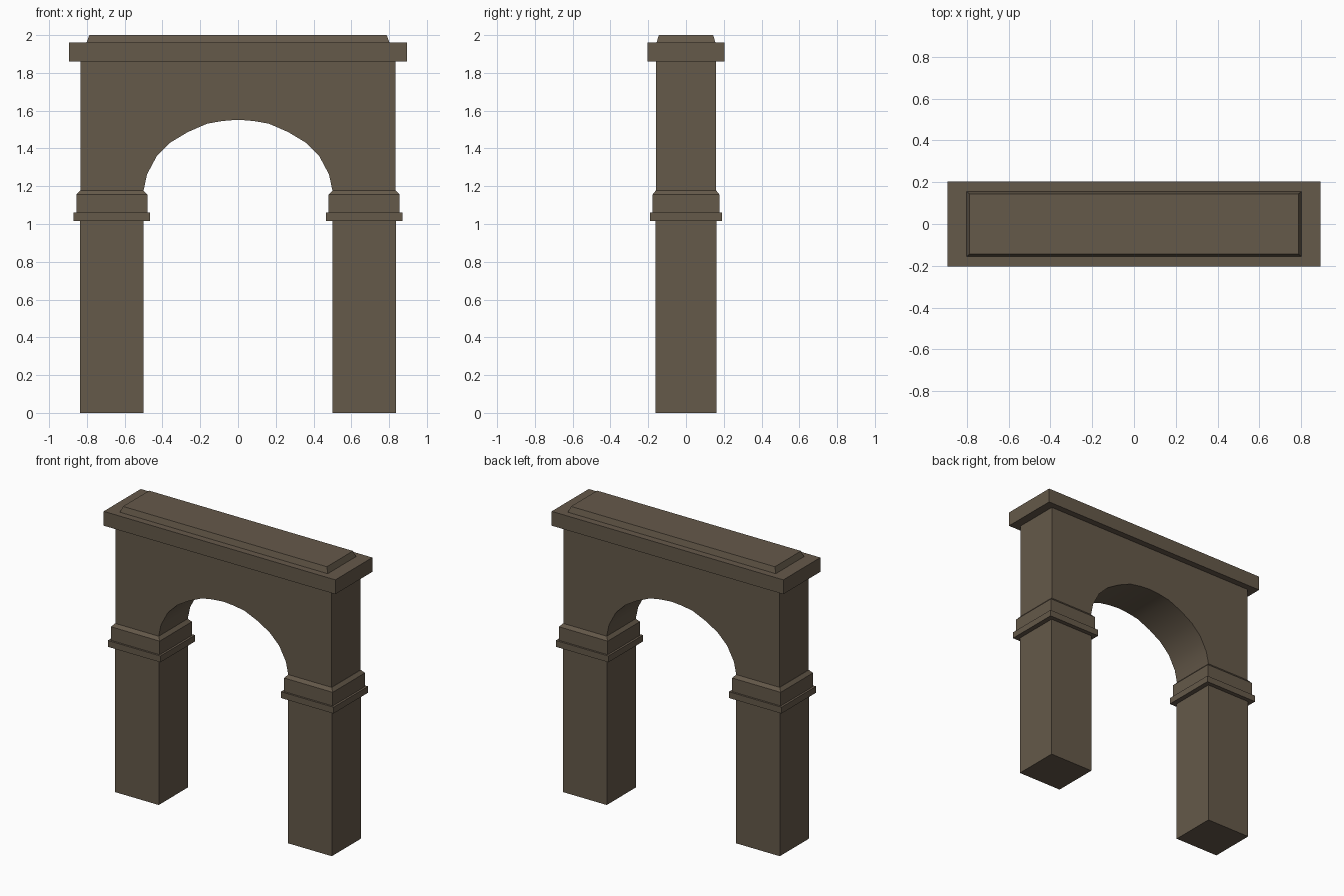
import bpy, bmesh

if "Cube" in bpy.data.objects:
    bpy.data.objects.remove(bpy.data.objects["Cube"])

stone = bpy.data.materials.new("brown stone")
stone.diffuse_color = (0.13, 0.10, 0.068, 1)
stone.use_nodes = True
stone.node_tree.nodes["Principled BSDF"].inputs["Base Color"].default_value = stone.diffuse_color


def finish(name, bm):
    bmesh.ops.recalc_face_normals(bm, faces=bm.faces)
    me = bpy.data.meshes.new(name)
    bm.to_mesh(me)
    bm.free()
    me.materials.append(stone)
    ob = bpy.data.objects.new(name, me)
    bpy.context.collection.objects.link(ob)
    return ob


def stack(name, cx, levels):
    """Closed rectangular loft; levels are (z, half width, half depth)."""
    bm = bmesh.new()
    rings = []
    for z, w, d in levels:
        rings.append([bm.verts.new((cx + sx * w, sy * d, z))
                      for sx, sy in ((-1, -1), (1, -1), (1, 1), (-1, 1))])
    for a, b in zip(rings, rings[1:]):
        for i in range(4):
            j = (i + 1) % 4
            bm.faces.new((a[i], a[j], b[j], b[i]))
    bm.faces.new(rings[0][::-1])
    bm.faces.new(rings[-1])
    return finish(name, bm)


# Piers with moulded impost blocks
for side, cx in (("left", -0.668), ("right", 0.668)):
    stack(side + "_pier", cx, [
        (0, 0.169, 0.161), (1.016, 0.169, 0.161),
        (1.016, 0.203, 0.191), (1.06, 0.203, 0.191),
        (1.06, 0.188, 0.178), (1.155, 0.188, 0.178),
        (1.177, 0.168, 0.16)])

# Arched wall: half of the arch curve, mirrored, then extruded in depth
half = [(0.5, 1.177), (0.482, 1.262), (0.43, 1.36), (0.357, 1.432),
        (0.265, 1.487), (0.164, 1.531), (0.085, 1.545)]
arch = [(-x, z) for x, z in half] + [(0, 1.552)] + half[::-1]
bm = bmesh.new()
d, w, top = 0.16, 0.834, 1.86
outline = arch + [(w, 1.177), (w, top), (-w, top), (-w, 1.177)]
face = bm.faces.new([bm.verts.new((x, -d, z)) for x, z in outline])
ext = bmesh.ops.extrude_face_region(bm, geom=[face], use_keep_orig=True)
bmesh.ops.translate(bm, vec=(0, 2 * d, 0),
                    verts=[v for v in ext["geom"] if isinstance(v, bmesh.types.BMVert)])
wall = finish("arched_wall", bm)
bpy.context.view_layer.objects.active = wall
wall.select_set(True)
bpy.ops.object.shade_smooth_by_angle(angle=0.6)

# Cornice slab and chamfered cap
stack("cornice", 0, [(1.86, 0.894, 0.204), (1.96, 0.894, 0.204)])
stack("cap", 0, [(1.96, 0.802, 0.156), (2.0, 0.787, 0.144)])
